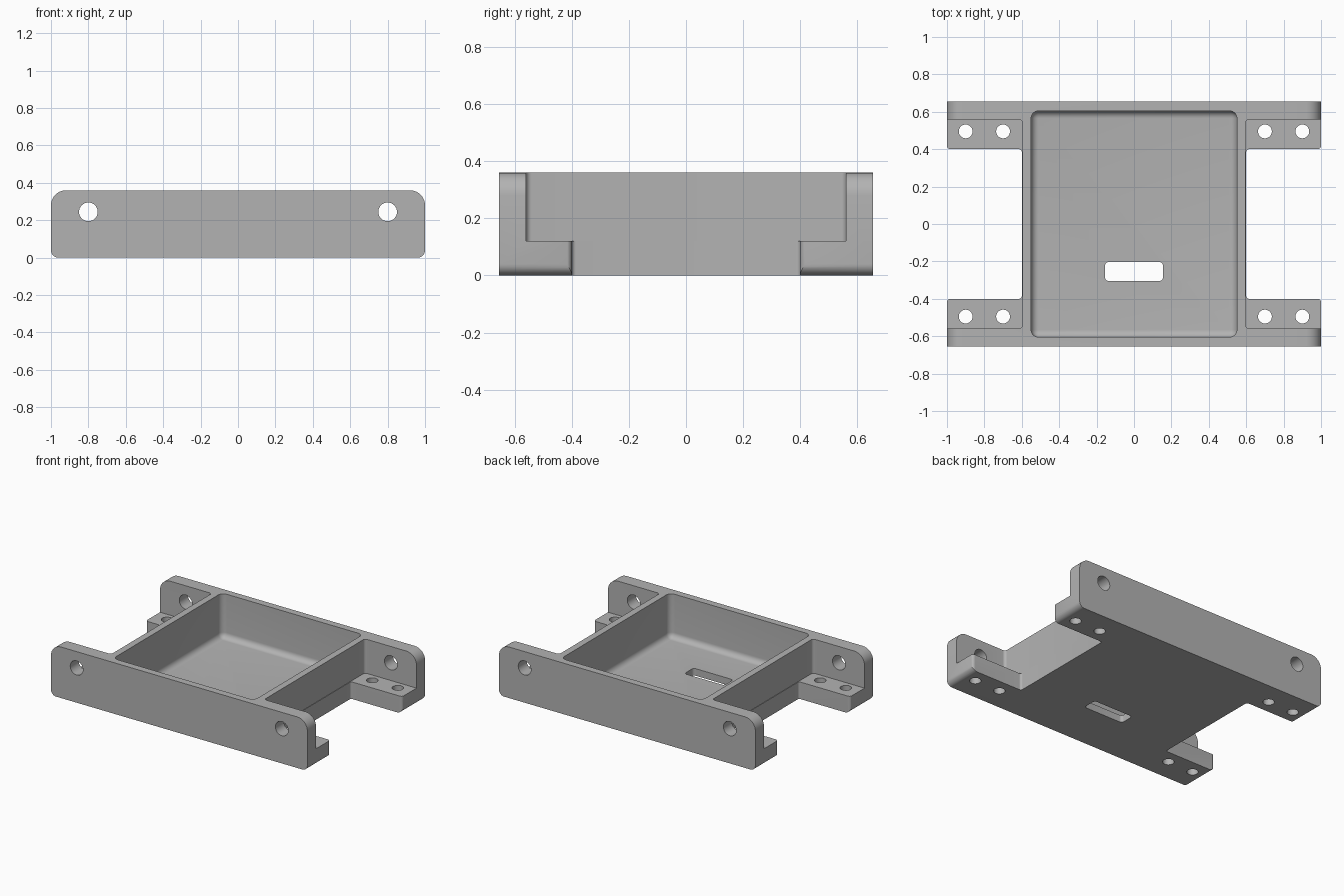
import bpy, bmesh, math
from mathutils import Vector, Matrix

cube = bpy.data.objects.get("Cube")
if cube:
    bpy.data.objects.remove(cube, do_unlink=True)

grey = bpy.data.materials.new("light grey plastic")
grey.use_nodes = True
colour = (0.45, 0.45, 0.45, 1)
grey.diffuse_color = colour
grey.node_tree.nodes["Principled BSDF"].inputs["Base Color"].default_value = colour


def add_object(name, bm):
    bmesh.ops.recalc_face_normals(bm, faces=bm.faces)
    mesh = bpy.data.meshes.new(name)
    bm.to_mesh(mesh)
    bm.free()
    mesh.materials.append(grey)
    ob = bpy.data.objects.new(name, mesh)
    bpy.context.collection.objects.link(ob)
    return ob


def rounded(corners, steps=8):
    """Outline through (x, y, radius) corners, each replaced by an arc."""
    out = []
    for i, (x, y, r) in enumerate(corners):
        p = Vector((x, y))
        if r == 0:
            out.append(p)
            continue
        a = (Vector(corners[i - 1][:2]) - p).normalized()
        b = (Vector(corners[(i + 1) % len(corners)][:2]) - p).normalized()
        half = a.angle(b) / 2
        centre = p + (a + b).normalized() * r / math.sin(half)
        start = p + a * r / math.tan(half) - centre
        end = p + b * r / math.tan(half) - centre
        sweep = start.angle(end)
        for k in range(steps + 1):
            t = k / steps
            out.append(centre + (start * math.sin((1 - t) * sweep)
                                 + end * math.sin(t * sweep)) / math.sin(sweep))
    return out


def prism(name, outline, low, high, along_y=False):
    bm = bmesh.new()
    face = bm.faces.new([bm.verts.new((p.x, p.y, low)) for p in outline])
    moved = bmesh.ops.extrude_face_region(bm, geom=[face])["geom"]
    verts = [v for v in moved if isinstance(v, bmesh.types.BMVert)]
    bmesh.ops.translate(bm, verts=verts, vec=(0, 0, high - low))
    if along_y:
        bm.transform(Matrix.Rotation(math.pi / 2, 4, "X"))
    return add_object(name, bm)


def circle(x, y, r, n=32):
    return [Vector((x + r * math.cos(2 * math.pi * k / n),
                    y + r * math.sin(2 * math.pi * k / n))) for k in range(n)]


# Main body: rounded front outline carried from front to back
W, D, H = 1.0, 0.655, 0.36
body = prism("mounting_tray", rounded([(-W, 0, 0.04), (W, 0, 0.04),
                                       (W, H, 0.08), (-W, H, 0.08)]), -D, D, True)
cutters = []

# Side openings between the feet, and steps above the feet
for s in (-1, 1):
    opening = [(0.6, -0.4, 0.015), (1.0005, -0.4, 0.02), (1.0005, -0.45, 0),
               (1.2, -0.45, 0), (1.2, 0.45, 0), (1.0005, 0.45, 0),
               (1.0005, 0.4, 0.02), (0.6, 0.4, 0.015)]
    step = [(0.597, -0.56, 0.02), (1.2, -0.56, 0), (1.2, 0.56, 0), (0.597, 0.56, 0.02)]
    for name, shape, low in (("side_opening", opening, -0.1), ("foot_step", step, 0.12)):
        cutters.append(prism(name, rounded([(s * x, y, r) for x, y, r in shape]), low, 0.5))

    # Screw holes through the walls and feet
    cutters.append(prism("wall_hole", circle(s * 0.8, 0.245, 0.05), -1, 1, True))
    for x in (0.7, 0.9):
        for y in (-0.495, 0.495):
            cutters.append(prism("foot_hole", circle(s * x, y, 0.037), -0.1, 0.3))

# Tray pocket with rounded walls and floor
bm = bmesh.new()
bmesh.ops.create_cube(bm, size=1)
bmesh.ops.scale(bm, verts=bm.verts, vec=(1.1, 1.21, 0.5))
bmesh.ops.translate(bm, verts=bm.verts, vec=(0, 0, 0.30))
edges = [e for e in bm.edges if min(v.co.z for v in e.verts) < 0.1]
bmesh.ops.bevel(bm, geom=edges, offset=0.04, segments=8, profile=0.5, affect="EDGES")
cutters.append(add_object("pocket", bm))

# Cable slot in the floor
slot = [(-0.155, -0.305, 0.02), (0.155, -0.305, 0.02),
        (0.155, -0.203, 0.02), (-0.155, -0.203, 0.02)]
cutters.append(prism("cable_slot", rounded(slot), -0.1, 0.2))

# Cut everything from the body
bpy.ops.object.select_all(action="DESELECT")
bpy.context.view_layer.objects.active = body
body.select_set(True)
for cutter in cutters:
    cutter.hide_render = True
    mod = body.modifiers.new(cutter.name, "BOOLEAN")
    mod.operation = "DIFFERENCE"
    mod.solver = "EXACT"
    mod.object = cutter
    bpy.ops.object.modifier_apply(modifier=mod.name)
    bpy.data.objects.remove(cutter, do_unlink=True)

bpy.ops.object.shade_smooth_by_angle(angle=math.radians(30))
